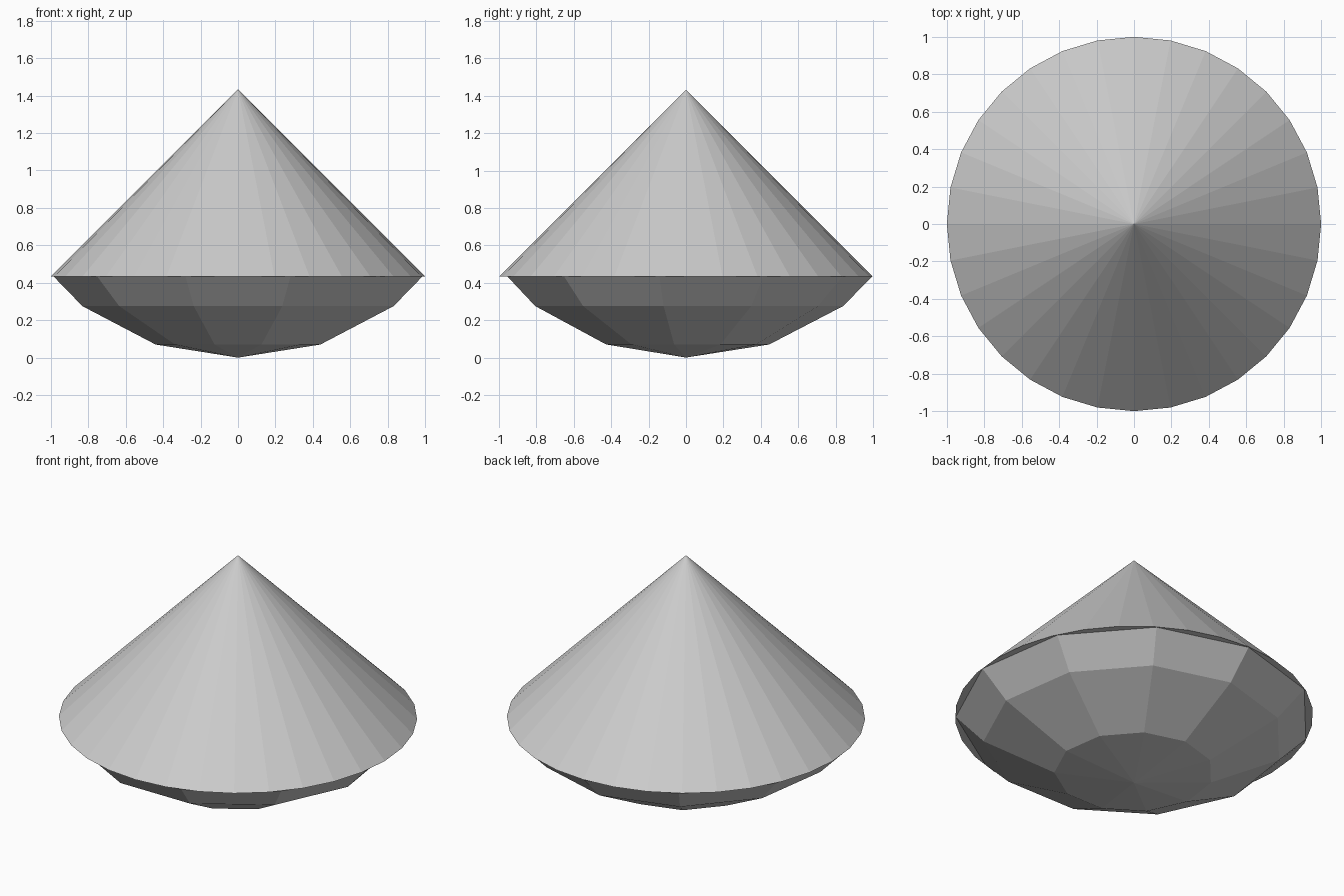
import bpy, bmesh
from math import sin, cos, pi

if "Cube" in bpy.data.objects:
    bpy.data.objects.remove(bpy.data.objects["Cube"])


def make_object(name, bm):
    bmesh.ops.recalc_face_normals(bm, faces=bm.faces)
    mesh = bpy.data.meshes.new(name)
    bm.to_mesh(mesh)
    bm.free()
    obj = bpy.data.objects.new(name, mesh)
    bpy.context.collection.objects.link(obj)
    return obj


def ring(bm, sides, radius, z):
    # the first vertex points to +y
    return [bm.verts.new((radius * sin(2 * pi * i / sides),
                          radius * cos(2 * pi * i / sides), z))
            for i in range(sides)]


def fan(bm, tip, loop):
    for i in range(len(loop)):
        bm.faces.new((tip, loop[i - 1], loop[i]))


RIM_Z = 0.433

# Upper cone: 32 sides with a flat underside
bm = bmesh.new()
base = ring(bm, 32, 1.0, RIM_Z)
fan(bm, bm.verts.new((0, 0, RIM_Z + 1.0)), base)
bm.faces.new(base)
make_object("upper_cone", bm)

# Lower bowl: 11 sides, faceted, open where it meets the cone
bm = bmesh.new()
tip = bm.verts.new((0, 0, 0))
loops = [ring(bm, 11, r, z)
         for r, z in ((0.445, 0.07), (0.84, 0.275), (0.995, RIM_Z))]
fan(bm, tip, loops[0])
for low, high in zip(loops, loops[1:]):
    for i in range(11):
        bm.faces.new((low[i - 1], low[i], high[i], high[i - 1]))
bowl = make_object("lower_bowl", bm)
# Open shell: make sure the faces point outward (down)
if bowl.data.polygons[0].normal.z > 0:
    bowl.data.flip_normals()
